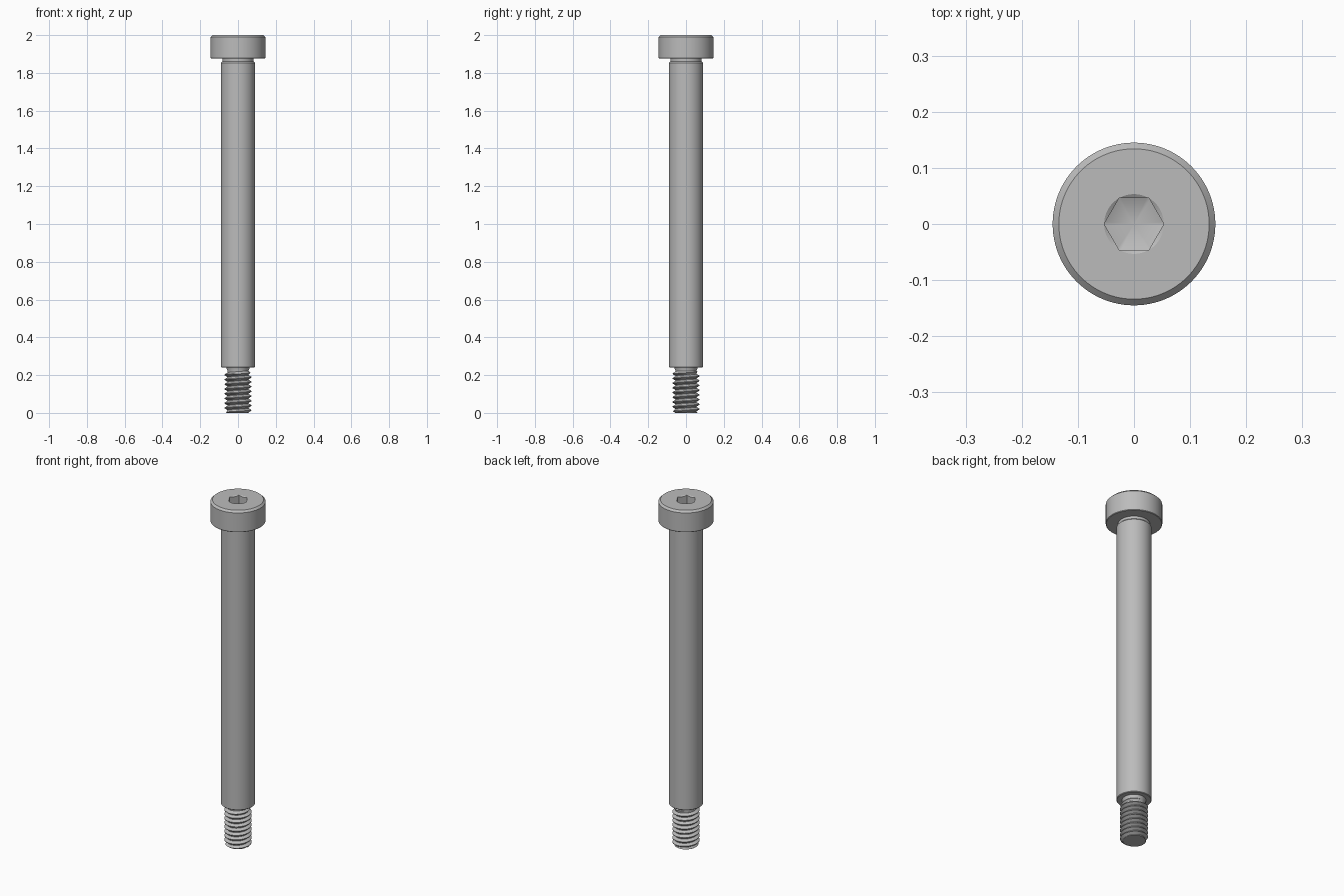
import bpy
import bmesh
from math import cos, sin, pi, radians

if "Cube" in bpy.data.objects:
    bpy.data.objects.remove(bpy.data.objects["Cube"])

SEG = 96
TOP = 2.0

steel = bpy.data.materials.new("grey steel")
steel.use_nodes = True
colour = (0.5, 0.5, 0.5, 1)
steel.diffuse_color = colour
steel.node_tree.nodes["Principled BSDF"].inputs["Base Color"].default_value = colour


def finish(bm, name):
    bmesh.ops.remove_doubles(bm, verts=bm.verts, dist=1e-5)
    bmesh.ops.recalc_face_normals(bm, faces=bm.faces)
    mesh = bpy.data.meshes.new(name)
    bm.to_mesh(mesh)
    bm.free()
    mesh.materials.append(steel)
    obj = bpy.data.objects.new(name, mesh)
    bpy.context.collection.objects.link(obj)
    bpy.ops.object.select_all(action="DESELECT")
    bpy.context.view_layer.objects.active = obj
    obj.select_set(True)
    bpy.ops.object.shade_smooth_by_angle(angle=radians(25))
    return obj


def lathe(name, profile):
    """Spin a profile; each entry is a function of the angle giving (r, z)."""
    bm = bmesh.new()
    rings = []
    for point in profile:
        ring = []
        for i in range(SEG):
            a = 2 * pi * i / SEG
            r, z = point(a) if callable(point) else point
            ring.append(bm.verts.new((r * cos(a), r * sin(a), z)))
        rings.append(ring)
    for low, high in zip(rings, rings[1:]):
        for i in range(SEG):
            j = (i + 1) % SEG
            bm.faces.new((low[i], low[j], high[j], high[i]))
    return finish(bm, name)


# Hexagonal socket outline with a conical lead-in
RIM = 0.053
FLAT = 0.046


def hex_radius(a):
    return FLAT / cos(a % (pi / 3) - pi / 6)


def socket_edge(a):
    r = hex_radius(a)
    return r, TOP - 0.6 * (RIM + 0.0002 - r)


def socket_floor(a):
    return hex_radius(a), TOP - 0.065


# Head with socket, undercut neck and shoulder
lathe("head_and_shoulder", [
    (0, 0.24), (0.087, 0.24), (0.09, 0.243),
    (0.09, 1.853), (0.082, 1.861), (0.082, 1.876),
    (0.142, 1.876), (0.145, 1.879), (0.145, 1.989), (0.134, TOP),
    (RIM + 0.0002, TOP), socket_edge, socket_floor, (0, TOP - 0.085),
])

# Solid core of the threaded end, with the relief groove under the shoulder
ROOT = 0.0565
CREST = 0.0715
lathe("thread_core", [(0, 0), (ROOT, 0), (ROOT, 0.225), (0.062, 0.24)])

# Helical thread ridge, tapering out at both ends
PITCH = 0.025
LENGTH = 0.222
section = [(0.0, ROOT), (0.12, ROOT), (0.5, CREST), (0.62, CREST), (1.0, ROOT)]
bm = bmesh.new()
previous = None
for n in range(-SEG, int(LENGTH / PITCH + 1) * SEG):
    a = 2 * pi * n / SEG
    row = []
    for offset, radius in section:
        z = min(max(PITCH * (n / SEG + offset), 0), LENGTH)
        r = min(radius, ROOT + 0.004 + z, ROOT + LENGTH - z)
        row.append(bm.verts.new((r * cos(a), r * sin(a), z)))
    if previous:
        for k in range(len(row) - 1):
            bm.faces.new((previous[k], row[k], row[k + 1], previous[k + 1]))
    previous = row
bmesh.ops.dissolve_degenerate(bm, dist=1e-6, edges=bm.edges)
finish(bm, "thread")
